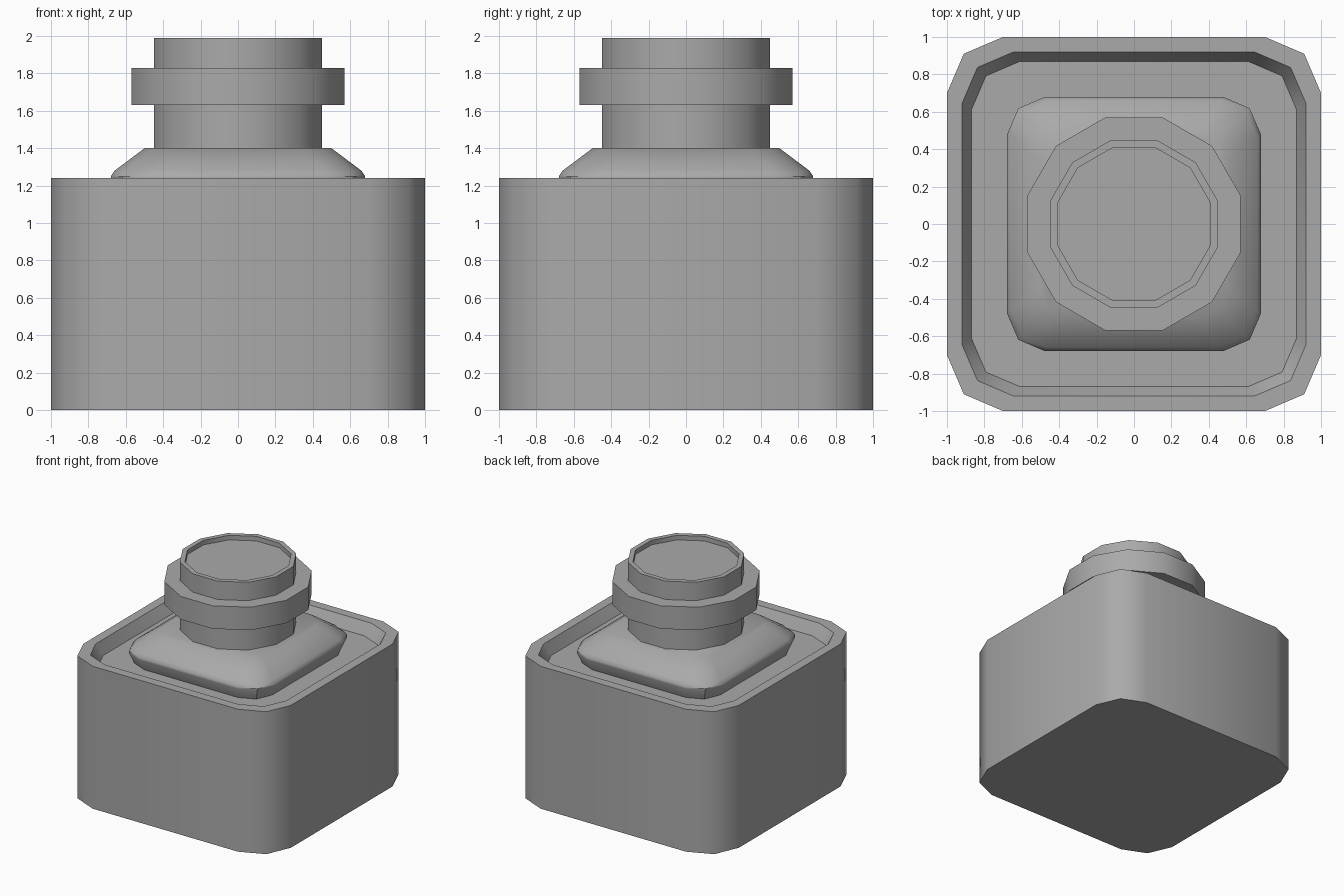
import bpy, bmesh, math

cube = bpy.data.objects.get("Cube")
if cube:
    bpy.data.objects.remove(cube, do_unlink=True)

# One plain grey for the whole bottle
grey = bpy.data.materials.new("plain_grey")
grey.use_nodes = True
colour = (0.4, 0.4, 0.4, 1)
grey.diffuse_color = colour
grey.node_tree.nodes["Principled BSDF"].inputs["Base Color"].default_value = colour


def quarter_turns(points):
    """Repeat a corner's points around all four sides."""
    ring = []
    for _ in range(4):
        ring += points
        points = [(-y, x) for x, y in points]
    return ring


t = math.tan(math.radians(15))
SOFT_SQUARE = quarter_turns([(1, 0.7), (0.91, 0.91), (0.7, 1)])
TWELVE_SIDES = quarter_turns([(1, t), (1 - t, 1 - t), (t, 1)])


def loft(name, section, profile, angle):
    """Stack scaled copies of a section, (half width, height), and cap both ends."""
    bm = bmesh.new()
    rings = [[bm.verts.new((x * r, y * r, z)) for x, y in section] for r, z in profile]
    n = len(section)
    for low, high in zip(rings, rings[1:]):
        for i in range(n):
            j = (i + 1) % n
            bm.faces.new((low[i], low[j], high[j], high[i]))
    bm.faces.new(rings[0][::-1])
    bm.faces.new(rings[-1])
    bmesh.ops.recalc_face_normals(bm, faces=bm.faces)
    mesh = bpy.data.meshes.new(name)
    bm.to_mesh(mesh)
    bm.free()
    mesh.materials.append(grey)
    obj = bpy.data.objects.new(name, mesh)
    bpy.context.collection.objects.link(obj)
    bpy.ops.object.select_all(action="DESELECT")
    obj.select_set(True)
    bpy.context.view_layer.objects.active = obj
    bpy.ops.object.shade_smooth_by_angle(angle=math.radians(angle))
    return obj


# Square body with a raised rim around a shallow tray
loft("body", SOFT_SQUARE, [(1, 0), (1, 1.24), (0.92, 1.24), (0.87, 1.14)], 50)

# Sloping shoulder, undercut where it meets the tray
loft("shoulder", SOFT_SQUARE,
     [(0.645, 1.14), (0.68, 1.235), (0.68, 1.25), (0.66, 1.28), (0.5, 1.4)], 36)

# Neck with a shallow recess in its top
loft("neck", TWELVE_SIDES, [(0.45, 1.39), (0.45, 1.99), (0.41, 1.99), (0.41, 1.95)], 35)

# Wide collar around the neck
loft("collar", TWELVE_SIDES, [(0.57, 1.63), (0.57, 1.83)], 35)
